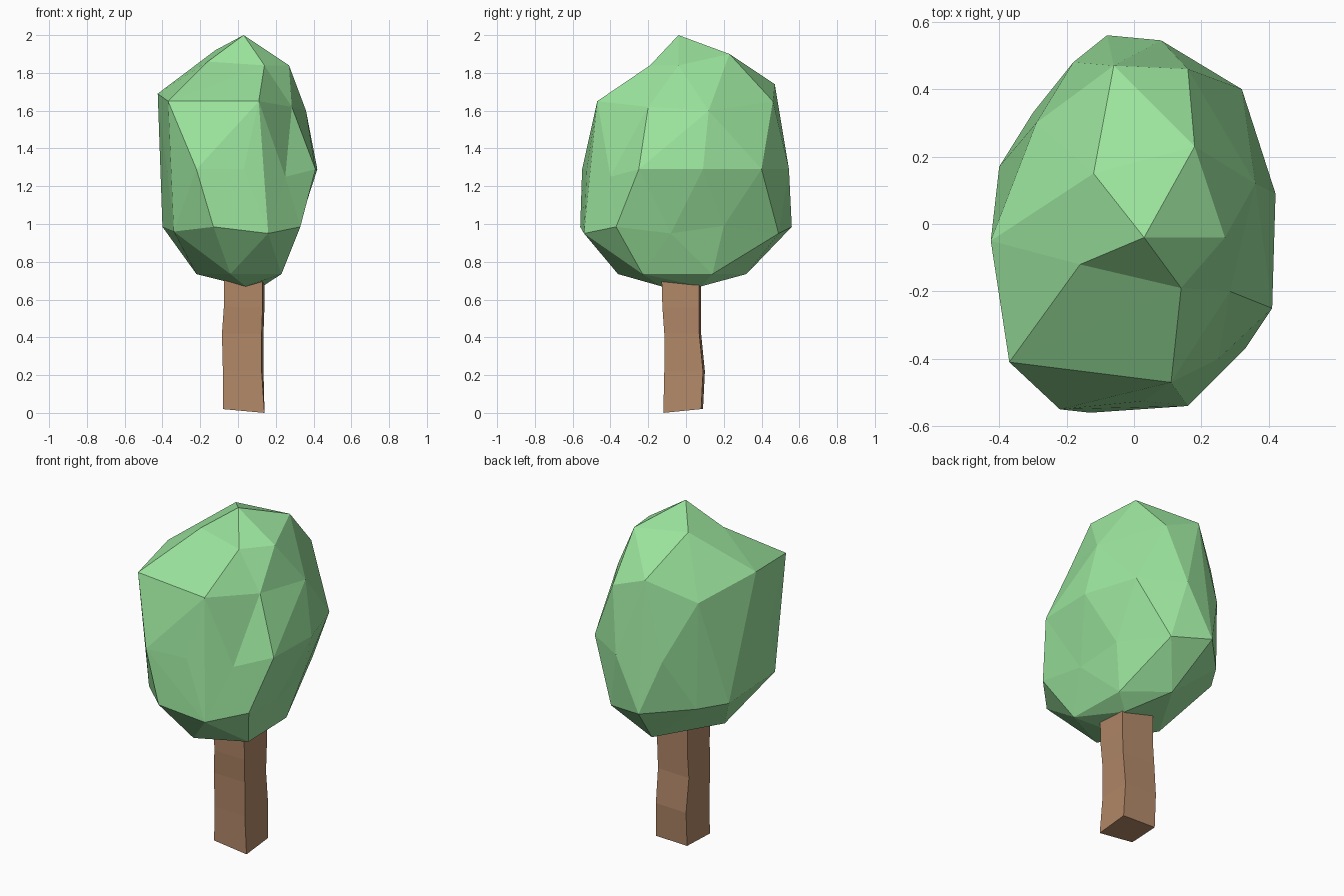
import bpy, bmesh
from mathutils import Vector


def material(name, rgb):
    m = bpy.data.materials.new(name)
    m.diffuse_color = (*rgb, 1)
    return m


def finish(bm, name, mat):
    bmesh.ops.recalc_face_normals(bm, faces=bm.faces)
    me = bpy.data.meshes.new(name)
    bm.to_mesh(me)
    bm.free()
    me.materials.append(mat)
    ob = bpy.data.objects.new(name, me)
    bpy.context.collection.objects.link(ob)
    return ob


leaf_green = material("leaf green", (0.325, 0.77, 0.335))
bark_brown = material("bark brown", (0.44, 0.245, 0.138))

# Crown: faceted hull over uneven rings, listed by height
rings = {
    0.67: [(0.04, -0.13), (0.13, 0.08)],
    0.735: [(-0.04, -0.36), (0.23, -0.23), (0.22, 0.14), (0.0, 0.32), (-0.22, -0.05)],
    0.95: [(0.16, -0.54), (0.15, 0.49)],
    0.985: [(-0.13, -0.56), (0.33, -0.37), (-0.08, 0.56), (-0.3, 0.33), (-0.4, 0.17)],
    1.29: [(-0.22, -0.55), (0.03, -0.525), (0.41, -0.25), (0.42, 0.09), (0.32, 0.4),
           (0.08, 0.545), (-0.18, 0.48)],
    1.6: [(0.36, 0.12), (-0.29, 0.3)],
    1.65: [(-0.37, -0.41), (0.11, -0.47), (0.16, 0.46)],
    1.69: [(-0.425, -0.05)],
    1.74: [(-0.06, 0.47)],
    1.84: [(0.27, -0.04)],
    1.9: [(0.18, 0.23)],
    1.92: [(-0.12, 0.15)],
    2.0: [(0.03, -0.04)],
}
# Sunken points: (final position, outward offset used while making the hull)
dents = [
    ((-0.16, -0.12, 1.86), (0, 0, 0.07)),
    ((0.14, -0.19, 1.84), (0, 0, 0.07)),
    ((0.285, -0.20, 1.62), (0.03, -0.03, 0)),
    ((0.25, -0.40, 1.25), (0.02, -0.04, 0)),
    ((-0.375, -0.25, 1.28), (-0.05, -0.05, 0)),
    ((-0.34, -0.35, 0.96), (-0.02, -0.07, 0)),
    ((0.31, -0.08, 0.95), (0.04, 0, -0.02)),
    ((0.29, 0.2, 0.99), (0.05, 0.02, 0)),
]

bm = bmesh.new()
for z, ring in rings.items():
    for x, y in ring:
        bm.verts.new((x, y, z))
sunk = [(bm.verts.new(Vector(p) + Vector(o)), Vector(p)) for p, o in dents]
bmesh.ops.convex_hull(bm, input=bm.verts)
for v, p in sunk:
    v.co = p
bmesh.ops.delete(bm, geom=[v for v in bm.verts if not v.link_faces], context='VERTS')
finish(bm, "crown", leaf_green)

# Trunk: slightly turned square column with wandering sections (z, x0, x1, y0, y1)
sections = [
    (0.02, -0.08, 0.14, -0.12, 0.09),
    (0.22, -0.08, 0.135, -0.115, 0.10),
    (0.42, -0.085, 0.135, -0.115, 0.08),
    (0.56, -0.075, 0.14, -0.125, 0.08),
    (0.74, -0.075, 0.14, -0.13, 0.08),
]
t = 0.01  # amount of turn
bm = bmesh.new()
loops = [[bm.verts.new(p) for p in ((x0, y0 + t, z), (x1 - t, y0, z), (x1, y1 - t, z), (x0 + t, y1, z))]
         for z, x0, x1, y0, y1 in sections]
for a, b in zip(loops, loops[1:]):
    for i in range(4):
        j = (i + 1) % 4
        bm.faces.new((a[i], a[j], b[j], b[i]))
bm.faces.new(loops[0])
bm.faces.new(loops[-1])
# Uneven cut at the foot
loops[0][1].co.x += t
loops[0][1].co.z = 0.0
finish(bm, "trunk", bark_brown)
